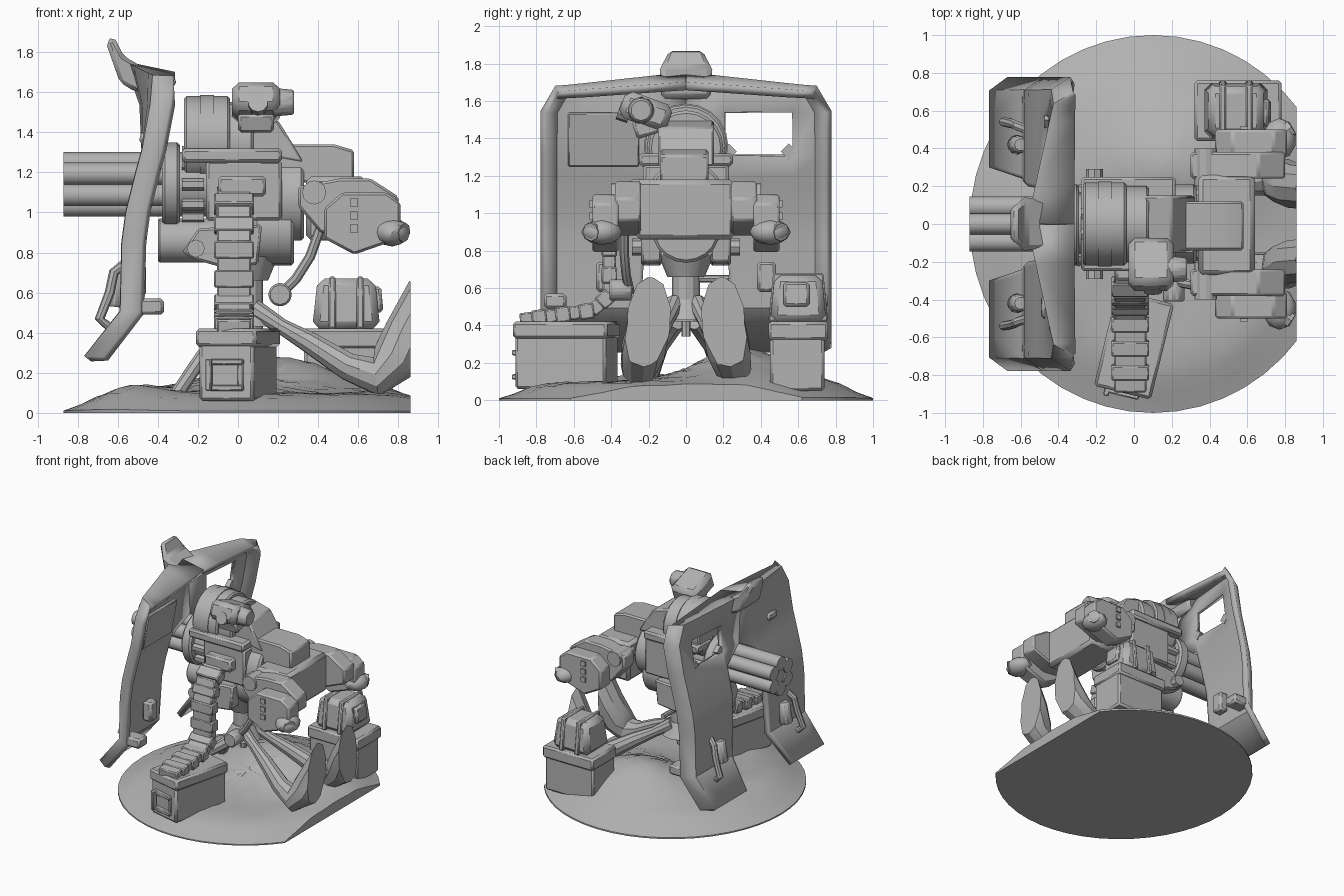
import bpy, bmesh, math, random
from mathutils import Vector, Matrix, Euler

random.seed(4)
cube = bpy.data.objects.get("Cube")
if cube:
    bpy.data.objects.remove(cube, do_unlink=True)

grey = bpy.data.materials.new("plain_grey")
grey.use_nodes = True
grey.diffuse_color = (0.45, 0.45, 0.45, 1)
grey.node_tree.nodes["Principled BSDF"].inputs["Base Color"].default_value = (0.45, 0.45, 0.45, 1)
parts = []


def cut_back(bm):
    """Trim everything behind the straight rear edge of the base."""
    bmesh.ops.bisect_plane(bm, geom=bm.verts[:] + bm.edges[:] + bm.faces[:], plane_co=(0.86, 0, 0),
                           plane_no=(1, 0, 0), clear_outer=True)


def close_holes(bm):
    bmesh.ops.holes_fill(bm, edges=[e for e in bm.edges if e.is_boundary], sides=0)


def finish(name, bm, bevel=0.0):
    bmesh.ops.recalc_face_normals(bm, faces=bm.faces)
    mesh = bpy.data.meshes.new(name)
    bm.to_mesh(mesh)
    bm.free()
    mesh.materials.append(grey)
    ob = bpy.data.objects.new(name, mesh)
    bpy.context.scene.collection.objects.link(ob)
    if bevel:
        mod = ob.modifiers.new("bevel", "BEVEL")
        mod.width, mod.segments, mod.limit_method = bevel, 1, "ANGLE"
    parts.append(ob)
    return ob


def box(name, lo, hi, rot=(0, 0, 0), taper=1.0, bevel=0.015):
    """Box between two corners, turned about its centre, top scaled by taper."""
    lo, hi = Vector(lo), Vector(hi)
    size = hi - lo
    bm = bmesh.new()
    bmesh.ops.create_cube(bm, size=1)
    for v in bm.verts:
        k = taper if v.co.z > 0 else 1
        v.co = (v.co.x * k * size.x, v.co.y * k * size.y, v.co.z * size.z)
    bm.transform(Matrix.Translation((lo + hi) / 2) @ Euler(rot).to_matrix().to_4x4())
    return finish(name, bm, bevel)


def cyl(name, a, b, r, r2=None, n=20, bevel=0.0):
    a, b = Vector(a), Vector(b)
    bm = bmesh.new()
    bmesh.ops.create_cone(bm, cap_ends=True, segments=n, radius1=r,
                          radius2=r if r2 is None else r2, depth=(b - a).length)
    turn = (b - a).to_track_quat("Z", "Y").to_matrix().to_4x4()
    bm.transform(Matrix.Translation((a + b) / 2) @ turn)
    return finish(name, bm, bevel)


def prism(name, outline, y0, y1, bevel=0.012):
    """Side outline in x and z, extruded across y."""
    bm = bmesh.new()
    face = bm.faces.new([bm.verts.new((x, y0, z)) for x, z in outline])
    new = bmesh.ops.extrude_face_region(bm, geom=[face])["geom"]
    for v in new:
        if isinstance(v, bmesh.types.BMVert):
            v.co.y = y1
    return finish(name, bm, bevel)


def tube(name, pts, radii, n=10):
    bm = bmesh.new()
    pts = [Vector(p) for p in pts]
    rings = []
    for i, p in enumerate(pts):
        d = (pts[min(i + 1, len(pts) - 1)] - pts[max(i - 1, 0)]).normalized()
        side = d.cross(Vector((0.1, 0.95, 0.2))).normalized()
        up = d.cross(side)
        rings.append([bm.verts.new(p + radii[i] * (side * math.cos(t) + up * math.sin(t)))
                      for t in (math.tau * k / n for k in range(n))])
    for a, b in zip(rings, rings[1:]):
        for k in range(n):
            bm.faces.new((a[k], a[(k + 1) % n], b[(k + 1) % n], b[k]))
    cut_back(bm)
    close_holes(bm)
    return finish(name, bm)


def blob(name, c, size):
    bm = bmesh.new()
    bmesh.ops.create_icosphere(bm, subdivisions=2, radius=1)
    bm.transform(Matrix.Translation(c) @ Matrix.Diagonal((*size, 1)))
    return finish(name, bm)


# Ground: uneven mound on a disc, cut straight at the back
def ground_point(r, t):
    x, y = 0.1 + 0.97 * r * math.cos(t), r * math.sin(t)
    rim = 0.01 + 0.04 * min(1, (1 - r) * 8) + 0.04 * max(0, min(1, (0.9 - r) * 5))
    hill = 0.18 * math.exp(-((x - 0.2) / 0.42) ** 2 - ((y - 0.3) / 0.33) ** 2)
    rubble = 0.04 * math.exp(-((x + 0.5) / 0.2) ** 2 - ((y + 0.2) / 0.4) ** 2)
    return x, y, rim + hill + rubble + random.uniform(0, 0.012) * (r < 0.9)


bm = bmesh.new()
seg = 48
rings = [[bm.verts.new(ground_point(i / 12, math.tau * k / seg)) for k in range(seg)] for i in range(1, 13)]
top = bm.verts.new(ground_point(0, 0))
for k in range(seg):
    j = (k + 1) % seg
    bm.faces.new((top, rings[0][k], rings[0][j]))
    for a, b in zip(rings, rings[1:]):
        bm.faces.new((a[k], b[k], b[j], a[j]))
cut_back(bm)
skirt = bmesh.ops.extrude_edge_only(bm, edges=[e for e in bm.edges if e.is_boundary])["geom"]
for v in skirt:
    if isinstance(v, bmesh.types.BMVert):
        v.co.z = 0
close_holes(bm)
finish("ground", bm)

# Shield: bent rows from bottom to top, with a gun gap and one open window;
# the top edge rises and leans forward to a point in the middle
rows = [(0.27, -0.75, 0.3), (0.5, -0.57, 0.24), (0.85, -0.56, 0.22), (1.0, -0.54, 0.2),
        (1.2, -0.49, 0.19), (1.31, -0.46, 0), (1.54, -0.42, 0), (1.66, -0.4, 0), (1.63, -0.32, 0)]
for s, label in ((1, "left"), (-1, "right")):
    bm = bmesh.new()
    grid = []
    for i, (z, x, inner) in enumerate(rows):
        pull = 0.07 if i >= 7 else 0
        ys = [inner, max(inner + 0.02, 0.21), 0.57 - pull / 2, 0.7 - pull, 0.76 - pull]
        ring = []
        for k, y in enumerate(ys):
            rise = 1 - y / 0.7
            lean = {6: 0.05, 7: 0.15}.get(i, 0) * rise
            lift = {7: 0.08, 8: 0.05}.get(i, 0) * rise
            ring.append(bm.verts.new((min(x + 0.09 * (k == 4), -0.32) - lean, s * y, z + lift)))
        grid.append(ring)
    for i in range(len(rows) - 1):
        for k in range(4):
            if not (s == 1 and i == 5 and k == 1):
                bm.faces.new((grid[i][k], grid[i][k + 1], grid[i + 1][k + 1], grid[i + 1][k]))
    ob = finish(f"shield_{label}", bm)
    mod = ob.modifiers.new("thickness", "SOLIDIFY")
    mod.thickness, mod.offset = 0.045, 0
    # Shield fittings: foot bracket, hanging canister, grab handle and pouch
    box(f"shield_bracket_{label}", (-0.52, s * 0.7 - 0.06, 0.49), (-0.37, s * 0.7 + 0.06, 0.57))
    cyl(f"canister_{label}", (-0.62, s * 0.42, 0.53), (-0.6, s * 0.42, 0.7), 0.055, 0.045, 10, 0.012)
    tube(f"grab_handle_{label}", [(-0.57, s * 0.5, 0.74), (-0.62, s * 0.52, 0.7), (-0.64, s * 0.53, 0.6),
                                  (-0.69, s * 0.54, 0.47), (-0.63, s * 0.53, 0.42)], [0.025] * 5, 8)
    box(f"pouch_{label}", (-0.54, s * 0.43 - 0.05, 0.58), (-0.46, s * 0.43 + 0.05, 0.74))
box("window_shutter", (-0.43, -0.63, 1.25), (-0.4, -0.25, 1.54), (0, 0.18, 0), bevel=0.006)
box("shutter_latch", (-0.49, -0.5, 1.34), (-0.45, -0.38, 1.4), (0, 0.18, 0))
# Corner fillets of the window
for y, z in ((0.23, 1.33), (0.55, 1.33)):
    box("window_corner", (-0.475, y - 0.03, z - 0.03), (-0.435, y + 0.03, z + 0.03), (math.pi / 4, 0, 0), bevel=0)
horn = prism("shield_horn", [(-0.66, 1.85), (-0.62, 1.88), (-0.57, 1.78), (-0.43, 1.7),
                             (-0.44, 1.62), (-0.51, 1.6), (-0.59, 1.65)], -0.13, 0.13, 0.02)
for v in horn.data.vertices:
    v.co.y *= 0.7 if v.co.z > 1.8 else 1

# Rotary barrels
gz = 1.14
cyl("barrel_core", (-0.86, 0, gz), (-0.3, 0, gz), 0.09)
for i in range(6):
    t = math.tau * i / 6 + math.pi / 6
    y, z = 0.105 * math.cos(t), gz + 0.105 * math.sin(t)
    cyl(f"barrel_{i}", (-0.87, y, z), (-0.28, y, z), 0.056, n=14)
cyl("barrel_collar", (-0.38, 0, gz), (-0.29, 0, gz), 0.21, bevel=0.015)
cyl("barrel_hub", (-0.3, 0, gz), (-0.15, 0, gz), 0.16)
for i in range(10):
    t = math.tau * i / 10
    y, z = 0.17 * math.cos(t), gz + 0.17 * math.sin(t)
    cyl(f"hub_rib_{i}", (-0.28, y, z), (-0.17, y, z), 0.03, n=6)

# Gun body, top drum, motor and sight
box("receiver", (-0.16, -0.23, 0.96), (0.22, 0.23, 1.26))
box("receiver_top_plate", (-0.28, -0.25, 1.25), (0.22, 0.25, 1.32))
cyl("receiver_rear", (0.2, 0, 1.07), (0.33, 0, 1.07), 0.21, bevel=0.015)
box("feed_cover", (-0.1, -0.3, 1.08), (0.14, -0.2, 1.18))
cyl("top_drum", (-0.27, 0, 1.36), (-0.04, 0, 1.36), 0.22, bevel=0.012)
cyl("drum_rim", (-0.19, 0, 1.36), (-0.12, 0, 1.36), 0.226)
cyl("drum_rear", (-0.06, 0, 1.35), (0.08, 0, 1.35), 0.2, bevel=0.015)
prism("drum_slope", [(0.05, 1.3), (0.05, 1.5), (0.2, 1.46), (0.33, 1.25)], -0.15, 0.15)
box("sight_base", (0.0, -0.28, 1.42), (0.18, -0.1, 1.52), (0.3, 0, 0))
box("sight_body", (-0.03, -0.35, 1.47), (0.21, -0.08, 1.62), (-0.35, 0, 0), bevel=0.035)
cyl("sight_lens", (0.17, -0.24, 1.55), (0.28, -0.24, 1.55), 0.075, 0.065, 10, 0.01)
cyl("sight_knob", (0.1, -0.3, 1.53), (0.1, -0.36, 1.55), 0.05, n=10)
cyl("motor", (-0.4, 0, 0.86), (0.1, 0, 0.86), 0.11, bevel=0.01)
cyl("motor_rear", (0.08, 0, 0.92), (0.28, 0, 0.92), 0.185, bevel=0.015)
prism("breech_cover", [(0.2, 1.15), (0.2, 1.34), (0.48, 1.34), (0.58, 1.31), (0.58, 1.15)], -0.14, 0.12)
box("rear_block", (0.34, -0.27, 0.86), (0.64, 0.26, 1.18), bevel=0.025)

# Control pods, hands, mount plates and boots on both sides
for s, label in ((1, "left"), (-1, "right")):
    prism(f"control_arm_{label}", [(0.3, 1.13), (0.51, 1.17), (0.66, 1.17), (0.8, 1.08), (0.8, 0.96),
                                   (0.6, 0.88), (0.41, 0.9), (0.3, 1.03)], s * 0.24, s * 0.38)
    prism(f"control_pod_{label}", [(0.52, 1.1), (0.74, 1.1), (0.81, 1.05), (0.81, 0.87), (0.58, 0.79),
                                   (0.43, 0.87), (0.43, 1.02)], s * 0.36, s * 0.5)
    for i in range(3):
        box(f"pod_button_{label}_{i}", (0.56, s * 0.5 - 0.015, 0.9 + i * 0.065),
            (0.6, s * 0.5 + 0.015, 0.94 + i * 0.065), bevel=0)
    cyl(f"arm_pivot_{label}", (0.38, s * 0.2, 1.1), (0.38, s * 0.4, 1.1), 0.06, n=12)
    blob(f"hand_{label}", (0.77, s * 0.45, 0.9), (0.09, 0.11, 0.07))
    cyl(f"wrist_{label}", (0.76, s * 0.46, 0.91), (0.83, s * 0.51, 0.9), 0.05, n=8)
    prism(f"mount_plate_{label}", [(-0.28, 0.8), (-0.2, 0.92), (0.12, 0.94), (0.1, 0.74), (-0.06, 0.72),
                                   (-0.2, 0.76)], s * 0.13, s * 0.24)
    cyl(f"mount_bolt_{label}", (-0.21, s * 0.22, 0.82), (-0.21, s * 0.29, 0.82), 0.045, n=8)
    tube(f"leg_{label}", [(0.96, s * 0.19, 0.6), (0.85, s * 0.2, 0.4), (0.78, s * 0.23, 0.26),
                          (0.69, s * 0.25, 0.18), (0.55, s * 0.22, 0.23), (0.36, s * 0.15, 0.35),
                          (0.22, s * 0.1, 0.43), (0.08, s * 0.06, 0.52)],
         [0.12, 0.12, 0.12, 0.1, 0.07, 0.055, 0.04, 0.05])
    tube(f"tripod_leg_{label}", [(0, s * 0.05, 0.42), (-0.18, s * 0.13, 0.28), (-0.32, s * 0.2, 0.07)],
         [0.05, 0.035, 0.035], 8)

# Pedestal
cyl("pedestal_head", (0.05, 0, 0.66), (0.05, 0, 0.78), 0.1, 0.15, 12)
cyl("pedestal_column", (0.05, 0, 0.42), (0.05, 0, 0.68), 0.075, n=12)
cyl("pedestal_foot", (0.05, 0, 0.43), (0.05, 0, 0.54), 0.14, 0.08, 12)
cyl("pedestal_spike", (0.05, 0, 0.34), (0.05, 0, 0.43), 0.025, n=8)

# Curved lever
tube("lever", [(0.2, -0.3, 0.58), (0.29, -0.32, 0.67), (0.36, -0.33, 0.78), (0.41, -0.33, 0.92)], [0.025] * 4, 8)
cyl("lever_joint", (0.21, -0.29, 0.59), (0.21, -0.41, 0.59), 0.06, n=10, bevel=0.01)
cyl("lever_bar", (0.05, 0, 0.65), (0.05, 0.23, 0.65), 0.02, n=8)

# Ammunition box with a ring handle on its front
spin = (0, 0, -0.24)
box("ammo_box", (-0.14, -0.89, 0.06), (0.14, -0.39, 0.35), spin)
box("ammo_box_lid", (-0.155, -0.9, 0.33), (0.155, -0.38, 0.42), spin)
for i, (x0, z0, x1, z1) in enumerate([(-0.16, 0.11, -0.13, 0.27), (0.0, 0.11, 0.03, 0.27),
                                      (-0.16, 0.11, 0.03, 0.14), (-0.16, 0.24, 0.03, 0.27)]):
    box(f"box_handle_{i}", (x0, -0.91, z0), (x1, -0.87, z1), spin, bevel=0.006)

# Ribbed ammunition chute
path = [Vector(p) for p in [(-0.02, -0.88, 0.43), (-0.02, -0.5, 0.48), (-0.02, -0.41, 0.56),
                            (-0.02, -0.41, 0.85), (-0.02, -0.36, 1.02), (-0.02, -0.24, 1.1)]]
count = 0
for a, b in zip(path, path[1:]):
    d = b - a
    n = max(1, round(d.length / 0.065))
    for k in range(n):
        c = a + d * (k + 0.5) / n
        wide, thick = (0.1, 0.042) if count % 2 else (0.085, 0.036)
        half = Vector((wide, d.length / n / 2 + 0.008, thick))
        box(f"chute_link_{count}", c - half, c + half, (math.atan2(d.z, d.y), 0, 0), bevel=0.008)
        count += 1

# Supply crate with a strapped pack
box("crate", (0.33, 0.45, 0.05), (0.77, 0.74, 0.34))
box("crate_lid", (0.32, 0.44, 0.32), (0.78, 0.76, 0.42))
box("pack", (0.37, 0.45, 0.42), (0.71, 0.75, 0.67), taper=0.84, bevel=0.035)
box("pack_pocket", (0.66, 0.52, 0.5), (0.72, 0.66, 0.63), (0, -0.1, 0))
for x in (0.47, 0.61):
    box("pack_strap", (x - 0.02, 0.44, 0.42), (x + 0.02, 0.76, 0.68), taper=0.84, bevel=0.008)

# Smooth the rounded parts, keep hard edges
bpy.ops.object.select_all(action="DESELECT")
for ob in parts:
    ob.select_set(True)
bpy.context.view_layer.objects.active = parts[0]
bpy.ops.object.shade_smooth_by_angle(angle=math.radians(28))
